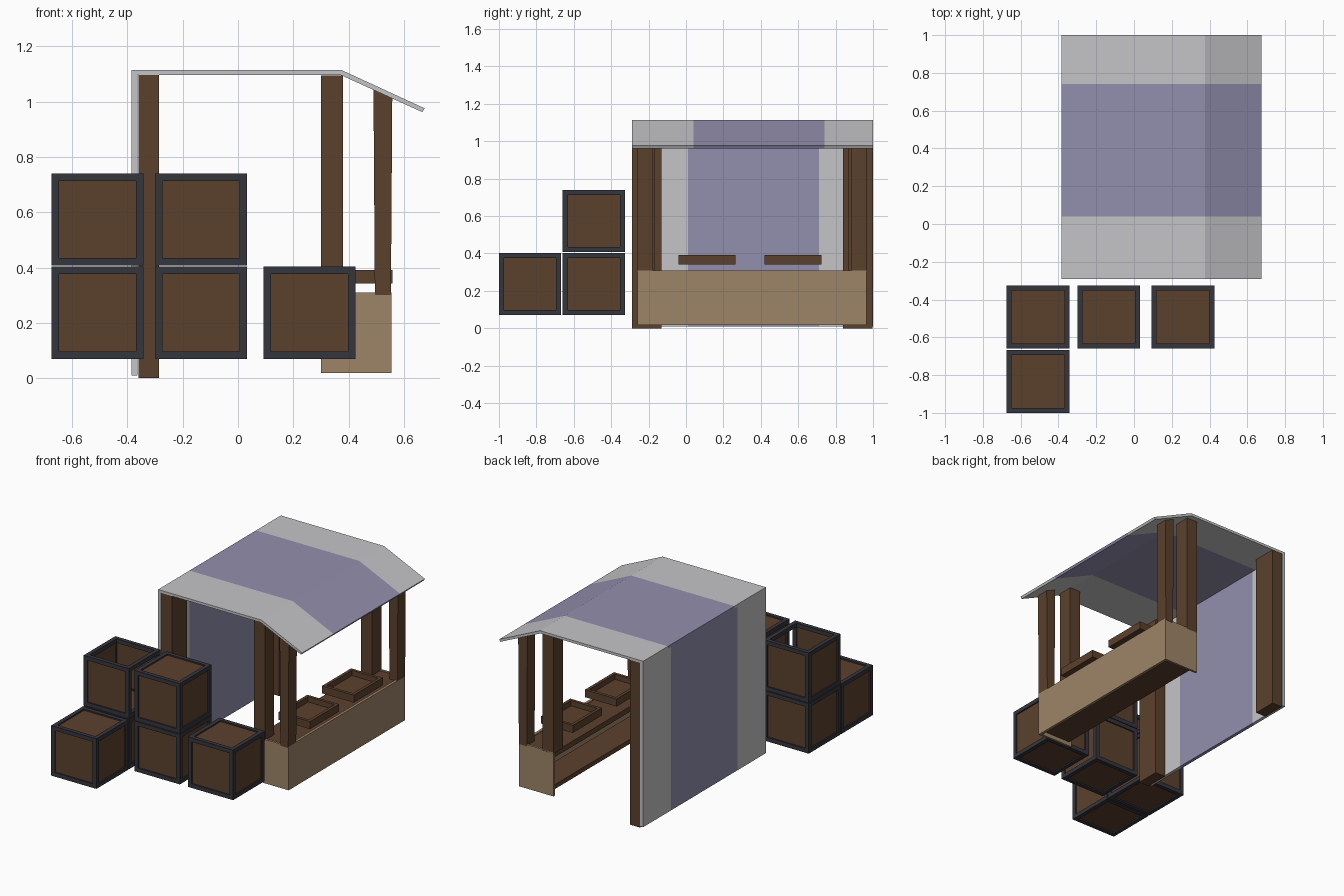
import bpy, bmesh

if "Cube" in bpy.data.objects:
    bpy.data.objects.remove(bpy.data.objects["Cube"])


def mat(name, rgb):
    m = bpy.data.materials.new(name)
    m.diffuse_color = (*rgb, 1)
    m.use_nodes = True
    m.node_tree.nodes["Principled BSDF"].inputs["Base Color"].default_value = m.diffuse_color
    return m


BROWN = mat("brown wood", (0.105, 0.052, 0.026))
DARK = mat("dark frame", (0.036, 0.036, 0.047))
TAN = mat("tan wood", (0.34, 0.235, 0.14))
GREY = mat("light grey cloth", (0.56, 0.56, 0.58))
PURPLE = mat("purple cloth", (0.29, 0.275, 0.42))


def finish(bm, name, mats):
    bmesh.ops.recalc_face_normals(bm, faces=bm.faces)
    me = bpy.data.meshes.new(name)
    bm.to_mesh(me)
    bm.free()
    for m in mats:
        me.materials.append(m)
    ob = bpy.data.objects.new(name, me)
    bpy.context.collection.objects.link(ob)
    return ob


def add_box(bm, x, y, z, index=0):
    """Box from (min, max) pairs."""
    vs = bmesh.ops.create_cube(bm, size=1)["verts"]
    for v in vs:
        v.co = [r[0] if c < 0 else r[1] for c, r in zip(v.co, (x, y, z))]
    for f in {f for v in vs for f in v.link_faces}:
        f.material_index = index


def boxes(name, material, *specs):
    bm = bmesh.new()
    for s in specs:
        add_box(bm, *s)
    return finish(bm, name, [material])


def banded(name, profile, ys, mats):
    """Extrude an xz profile along y; every second band uses material 1."""
    bm = bmesh.new()
    rings = [[bm.verts.new((x, y, z)) for x, z in profile] for y in ys]
    n = len(profile)
    for b in range(len(ys) - 1):
        for i in range(n):
            j = (i + 1) % n
            f = bm.faces.new((rings[b][i], rings[b][j], rings[b + 1][j], rings[b + 1][i]))
            f.material_index = b % 2
    bm.faces.new(rings[0])
    bm.faces.new(rings[-1])
    return finish(bm, name, mats)


# striped cloth: roof with front slope, and hanging back sheet
banded("cloth_roof",
       [(-0.385, 1.097), (-0.385, 1.114), (0.375, 1.114), (0.675, 0.976),
        (0.667, 0.962), (0.37, 1.097)],
       (-0.29, 0.04, 0.74, 1.0), [GREY, PURPLE])
banded("cloth_back",
       [(-0.385, 0.01), (-0.385, 1.097), (-0.363, 1.097), (-0.363, 0.01)],
       (-0.29, 0.01, 0.71, 1.0), [GREY, PURPLE])

# posts on both sides: wide back posts, middle posts and sloped front posts
for side, back, mid, front in (("left", (-0.288, -0.13), (-0.26, -0.165), (-0.262, -0.178)),
                               ("right", (0.84, 0.998), (0.865, 0.965), (0.885, 0.967))):
    boxes(f"back_post_{side}", BROWN, ((-0.36, -0.285), back, (0, 1.097)))
    boxes(f"middle_post_{side}", BROWN, ((0.30, 0.38), mid, (0.30, 1.095)))
    banded(f"front_post_{side}",
           [(0.495, 0.30), (0.49, 1.043), (0.558, 1.013), (0.553, 0.30)], front, [BROWN])

# counter: tan front and ends, brown top and lower shelf, open at the back
boxes("counter_panels", TAN,
      ((0.537, 0.555), (-0.26, 0.965), (0.018, 0.31)),
      ((0.30, 0.537), (-0.26, -0.245), (0.018, 0.31)),
      ((0.30, 0.537), (0.95, 0.965), (0.018, 0.31)))
boxes("counter_top", BROWN, ((0.305, 0.537), (-0.245, 0.95), (0.27, 0.305)))
boxes("counter_shelf", BROWN, ((0.32, 0.51), (-0.245, 0.95), (0.045, 0.075)))

# display trays: floor and four walls
for k, (a, b) in enumerate(((-0.04, 0.265), (0.42, 0.725))):
    x0, x1, w, z = 0.325, 0.558, 0.02, (0.342, 0.392)
    boxes(f"tray_{k + 1}", BROWN,
          ((x0 + w, x1 - w), (a + w, b - w), (0.342, 0.357)),
          ((x0, x0 + w), (a, b), z), ((x1 - w, x1), (a, b), z),
          ((x0 + w, x1 - w), (a, a + w), z), ((x0 + w, x1 - w), (b - w, b), z))


# crates: twelve dark bars with inset brown panels
def crate(name, x, y, z, missing=()):
    s, t, inset, th = 0.333, 0.027, 0.009, 0.01
    bm = bmesh.new()
    o = (x, y, z)
    inner = (t, s - t)
    ends = ((0, t), (s - t, s))

    def put(r, index):
        add_box(bm, *[(o[i] + r[i][0], o[i] + r[i][1]) for i in range(3)], index)

    for p in ends:
        for q in ends:
            put((p, q, (0, s)), 0)
            put((inner, p, q), 0)
            put((p, inner, q), 0)
    for axis in range(3):
        for sign, r in ((-1, (inset, inset + th)), (1, (s - inset - th, s - inset))):
            if (axis, sign) not in missing:
                rr = [inner] * 3
                rr[axis] = r
                put(rr, 1)
    finish(bm, name, [DARK, BROWN])


crate("crate_corner_low", -0.675, -0.659, 0.07)
crate("crate_corner_open", -0.675, -0.659, 0.407, missing=((2, 1), (0, 1)))
crate("crate_front", -0.675, -1.0, 0.07)
crate("crate_middle_low", -0.30, -0.659, 0.07)
crate("crate_middle_high", -0.30, -0.659, 0.407)
crate("crate_single", 0.092, -0.659, 0.07)
